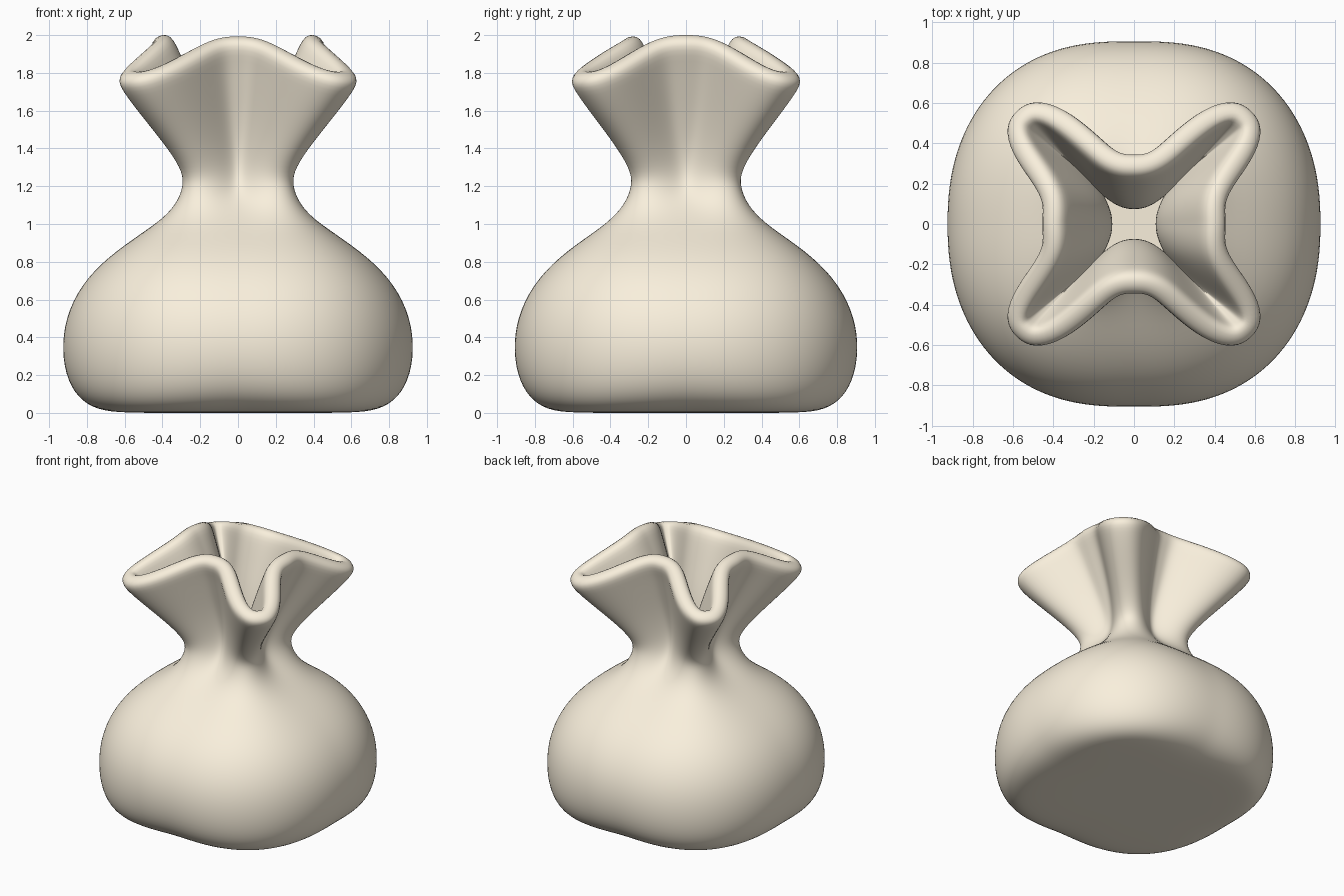
import bpy, bmesh, math

COLS = 48
# z at folds, z at lobes, radius on x axis, radius on y axis, radius on diagonals, lobe pinch (0 = none)
LEVELS = [
    (0.00, 0.00, 0.30, 0.29, 0.38, 0.0),
    (0.00, 0.00, 0.59, 0.58, 0.74, 0.0),
    (0.015, 0.015, 0.745, 0.725, 0.845, -0.1),
    (0.08, 0.08, 0.85, 0.83, 0.92, -0.12),
    (0.20, 0.20, 0.915, 0.895, 0.965, -0.12),
    (0.37, 0.37, 0.935, 0.915, 0.975, -0.12),
    (0.55, 0.55, 0.90, 0.88, 0.94, -0.12),
    (0.72, 0.72, 0.80, 0.78, 0.845, -0.1),
    (0.86, 0.86, 0.645, 0.63, 0.70, 0.0),
    (0.98, 0.98, 0.465, 0.45, 0.515, 0.0),
    (1.08, 1.08, 0.335, 0.32, 0.42, 0.0),
    (1.17, 1.17, 0.255, 0.23, 0.38, 0.0),
    (1.26, 1.25, 0.22, 0.19, 0.37, 0.05),
    (1.38, 1.35, 0.235, 0.19, 0.44, 0.3),
    (1.54, 1.46, 0.29, 0.225, 0.545, 0.6),
    (1.72, 1.58, 0.365, 0.28, 0.67, 0.7),
    (1.87, 1.68, 0.43, 0.325, 0.77, 0.7),
    (1.97, 1.755, 0.48, 0.365, 0.825, 0.7),
]

bm = bmesh.new()
rings = []
for za, zd, ax, ay, diag, pinch in LEVELS:
    ring = []
    for i in range(COLS):
        t = 2 * math.pi * i / COLS
        # 0 at folds, 1 at lobes; pinching makes round-ended lobes
        w = max(0, (1 - math.cos(4 * t)) / 2) ** (1 + 2 * pinch)
        w = 1 - max(0, 1 - w) ** (1 + max(0, pinch))
        axis = ax * math.cos(t) ** 2 + ay * math.sin(t) ** 2
        r = axis + (diag - axis) * w
        stretch = 1 + 0.05 * max(0, pinch) * w
        ring.append(bm.verts.new((r * math.cos(t) * stretch, r * math.sin(t), za + (zd - za) * w)))
    rings.append(ring)

# wall of the sack
for a, b in zip(rings, rings[1:]):
    for i in range(COLS):
        j = (i + 1) % COLS
        bm.faces.new((a[i], a[j], b[j], b[i]))
# flat base
centre = bm.verts.new((0, 0, 0))
for i in range(COLS):
    bm.faces.new((centre, rings[0][(i + 1) % COLS], rings[0][i]))

mesh = bpy.data.meshes.new("sack")
bm.to_mesh(mesh)
bm.free()
mesh.shade_smooth()
sack = bpy.data.objects.new("sack", mesh)
bpy.context.collection.objects.link(sack)

# cloth thickness and rounded lip
solid = sack.modifiers.new("thickness", 'SOLIDIFY')
solid.thickness = 0.125
solid.offset = -1
sub = sack.modifiers.new("smooth", 'SUBSURF')
sub.levels = sub.render_levels = 2

# sandy cloth colour
mat = bpy.data.materials.new("cloth")
mat.diffuse_color = (0.95, 0.87, 0.72, 1)
mesh.materials.append(mat)
